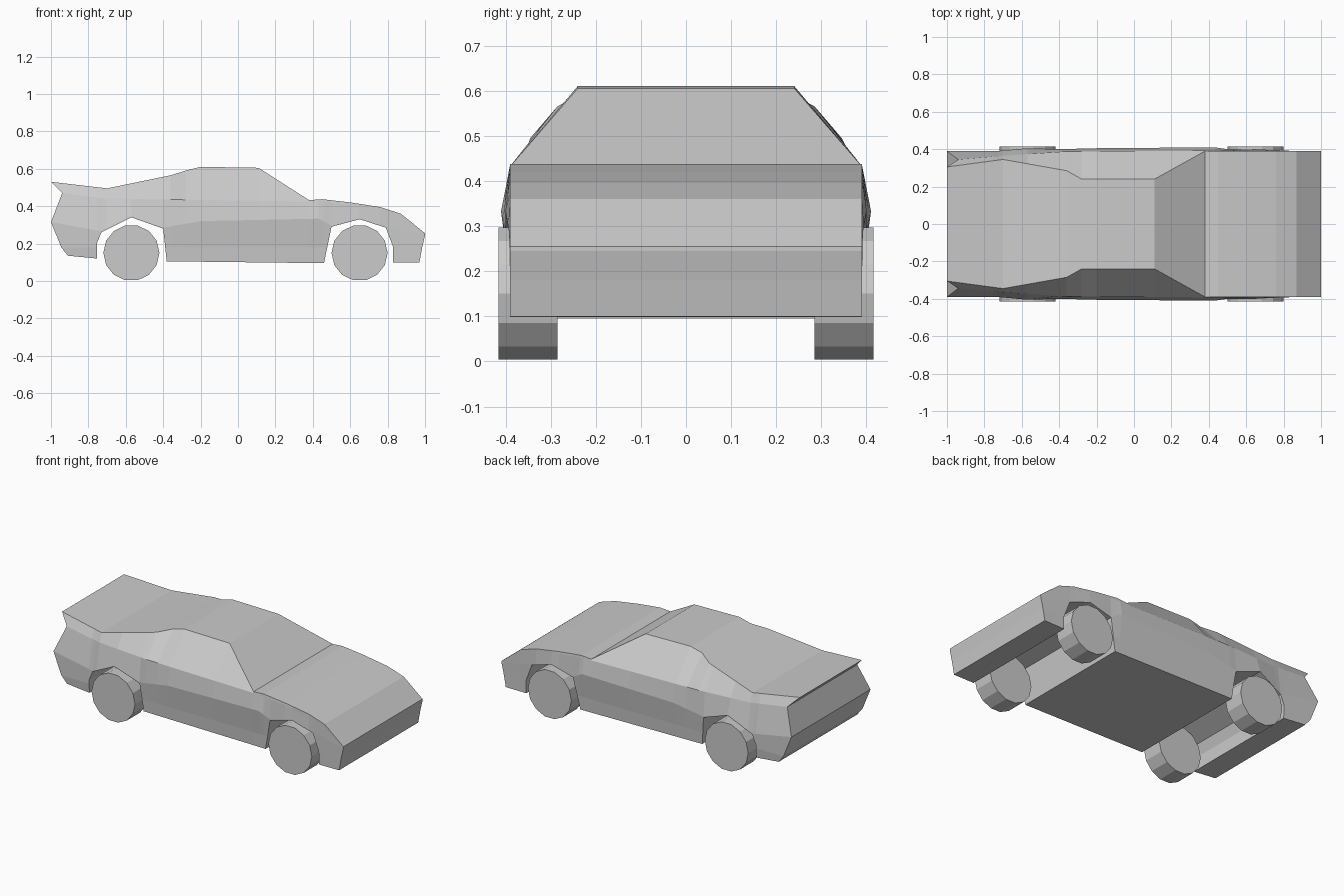
import bpy
import bmesh
import math
from mathutils import Matrix, Vector

old = bpy.data.objects.get("Cube")
if old:
    bpy.data.objects.remove(old, do_unlink=True)

paint = bpy.data.materials.new("plain grey")
paint.use_nodes = True
grey = (0.6, 0.6, 0.6, 1)
paint.diffuse_color = grey
paint.node_tree.nodes["Principled BSDF"].inputs["Base Color"].default_value = grey


def make_object(name, bm, material=paint):
    """Turn a bmesh into a flat shaded object in the scene."""
    bmesh.ops.recalc_face_normals(bm, faces=bm.faces)
    mesh = bpy.data.meshes.new(name)
    bm.to_mesh(mesh)
    bm.free()
    mesh.materials.append(material)
    obj = bpy.data.objects.new(name, mesh)
    bpy.context.scene.collection.objects.link(obj)
    return obj


def sample(rail, x):
    """Point on a rail at length position x, held at its ends."""
    if x <= rail[0][0]:
        return Vector(rail[0])
    for start, end in zip(rail, rail[1:]):
        if x <= end[0]:
            factor = (x - start[0]) / (end[0] - start[0])
            return Vector(start).lerp(Vector(end), factor)
    return Vector(rail[-1])


# Body rails on one side, tail to nose: x, half width, height
roof_edge = [(-1, .305, .53), (-.7, .345, .495), (-.36, .285, .565), (-.28, .24, .59),
             (-.2, .24, .61), (.11, .24, .605), (.38, .39, .432), (.45, .39, .437),
             (.6, .39, .42), (.76, .39, .395), (.87, .39, .36), (1, .39, .255)]
shoulder = [(-.94, .345, .47), (-.7, .365, .44), (-.36, .388, .435), (.38, .392, .425),
            (.6, .392, .41), (.87, .39, .345), (1, .39, .25)]
belt = [(-1, .39, .315), (-.73, .39, .265), (-.57, .405, .345), (-.4, .4, .285),
        (-.2, .405, .32), (.43, .41, .333), (.5, .4, .295), (.65, .4, .335),
        (.79, .392, .29), (1, .39, .245)]
sill = [(-.945, .39, .18), (-.38, .39, .18), (.985, .39, .18)]
floor_edge = [(-.91, .385, .135), (-.755, .385, .12), (-.38, .385, .105),
              (.46, .385, .095), (.97, .39, .1)]
rails = [roof_edge, shoulder, belt, sill, floor_edge]


def build_body():
    inner = {p[0] for rail in rails for p in rail if -.9 < p[0] < .95}
    stations = [-1] + sorted(inner) + [1]
    bm = bmesh.new()
    rings = []
    for x in stations:
        side = [sample(rail, x) for rail in rails]
        other = [Vector((p.x, -p.y, p.z)) for p in reversed(side)]
        rings.append([bm.verts.new(p) for p in side + other])
    count = len(rings[0])
    for a, b in zip(rings, rings[1:]):
        for i in range(count):
            j = (i + 1) % count
            bm.faces.new((a[i], a[j], b[j], b[i]))
    # Tail and nose closed by strips running across the width
    for ring in (rings[0], rings[-1]):
        for i in range(len(rails) - 1):
            bm.faces.new((ring[i], ring[i + 1], ring[count - 2 - i], ring[count - 1 - i]))
    return make_object("body", bm)


def cut_arch(body, outline):
    """Cut a wheel channel of the given side outline across the body."""
    bm = bmesh.new()
    face = bm.faces.new([bm.verts.new((x, -.6, z)) for x, z in outline])
    moved = bmesh.ops.extrude_face_region(bm, geom=[face])["geom"]
    verts = [v for v in moved if isinstance(v, bmesh.types.BMVert)]
    bmesh.ops.translate(bm, verts=verts, vec=(0, 1.2, 0))
    cutter = make_object("arch_cutter", bm)
    cutter.hide_render = True
    modifier = body.modifiers.new("wheel_arch", "BOOLEAN")
    modifier.operation = "DIFFERENCE"
    modifier.solver = "EXACT"
    modifier.object = cutter
    bpy.context.view_layer.objects.active = body
    bpy.ops.object.modifier_apply(modifier=modifier.name)
    bpy.data.objects.remove(cutter, do_unlink=True)


def add_wheel(name, x, y):
    """Low sided solid wheel standing on the ground with a vertex down."""
    bm = bmesh.new()
    place = Matrix.Translation((x, y, .15)) @ Matrix.Rotation(math.pi / 2, 4, "X")
    place = place @ Matrix.Rotation(math.pi / 2, 4, "Z")
    bmesh.ops.create_cone(bm, cap_ends=True, segments=14, radius1=.15, radius2=.15,
                          depth=.13, matrix=place)
    make_object(name, bm)


body = build_body()
cut_arch(body, [(.44, 0), (.5, .29), (.65, .33), (.79, .285), (.83, .18), (.83, 0)])
cut_arch(body, [(-.755, 0), (-.755, .2), (-.73, .26), (-.57, .34), (-.4, .28), (-.37, 0)])

for end, x in (("front", .65), ("rear", -.57)):
    for side, sign in (("left", 1), ("right", -1)):
        add_wheel(f"{end}_{side}_wheel", x, sign * .35)
